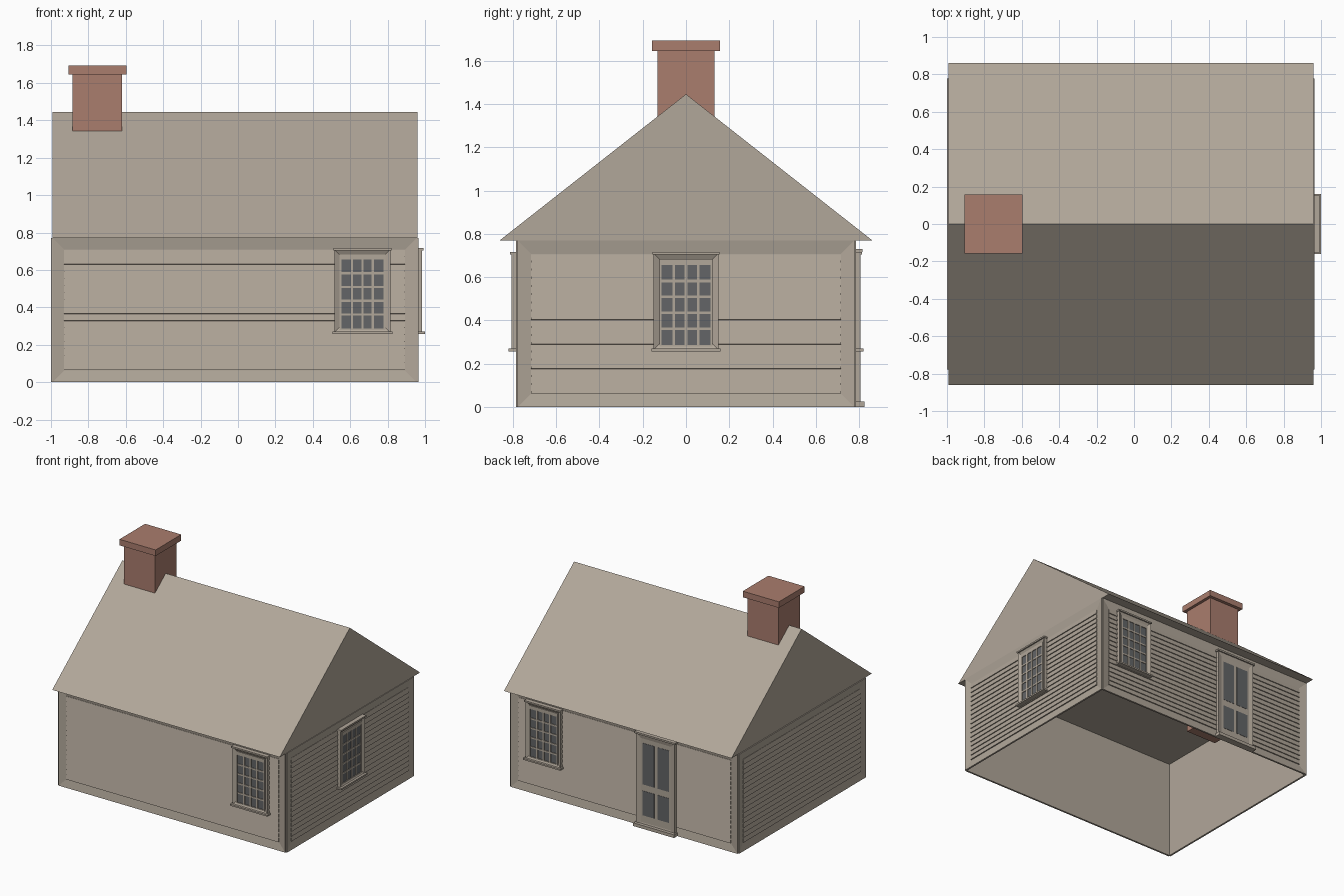
import bpy, bmesh
from math import radians
from mathutils import Matrix, Vector

if "Cube" in bpy.data.objects:
    bpy.data.objects.remove(bpy.data.objects["Cube"], do_unlink=True)


def material(name, rgb):
    m = bpy.data.materials.new(name)
    m.use_nodes = True
    m.diffuse_color = (*rgb, 1)
    m.node_tree.nodes["Principled BSDF"].inputs["Base Color"].default_value = (*rgb, 1)
    return m


TAN = material("weathered tan", (0.44, 0.385, 0.32))
BRICK = material("brick red", (0.40, 0.205, 0.155))
GLASS = material("dark glass", (0.125, 0.13, 0.135))


def finish(name, bm, mat, place=Matrix()):
    bmesh.ops.recalc_face_normals(bm, faces=bm.faces)
    mesh = bpy.data.meshes.new(name)
    bm.to_mesh(mesh)
    bm.free()
    mesh.materials.append(mat)
    ob = bpy.data.objects.new(name, mesh)
    ob.matrix_world = place
    bpy.context.collection.objects.link(ob)
    return ob


def add_box(bm, x, y, z):
    """Box from (low, high) ranges on each axis."""
    lo, hi = Vector((x[0], y[0], z[0])), Vector((x[1], y[1], z[1]))
    m = Matrix.Translation((lo + hi) / 2) @ Matrix.Diagonal((*(hi - lo), 1))
    return bmesh.ops.create_cube(bm, size=1, matrix=m)["verts"]


def box(name, x, y, z, mat, place=Matrix()):
    bm = bmesh.new()
    add_box(bm, x, y, z)
    return finish(name, bm, mat, place)


def framed_panel(name, x, y, z, border, depth, place):
    """Board whose outer (-y) face is inset and pushed back."""
    bm = bmesh.new()
    add_box(bm, x, y, z)
    bm.normal_update()
    face = min(bm.faces, key=lambda f: f.calc_center_median().y)
    bmesh.ops.inset_region(bm, faces=[face], thickness=border, use_even_offset=True)
    bmesh.ops.translate(bm, verts=face.verts, vec=(0, depth, 0))
    return finish(name, bm, TAN, place)


def extrude_profile(name, profile, x0, x1, mat, place=Matrix()):
    """Closed (y, z) profile swept along x."""
    bm = bmesh.new()
    face = bm.faces.new([bm.verts.new((x0, y, z)) for y, z in profile])
    new = bmesh.ops.extrude_face_region(bm, geom=[face])["geom"]
    verts = [v for v in new if isinstance(v, bmesh.types.BMVert)]
    bmesh.ops.translate(bm, verts=verts, vec=(x1 - x0, 0, 0))
    return finish(name, bm, mat, place)


# Each wall is made facing -y with its outer face at y = 0, then placed
def placement(x, y, degrees):
    return Matrix.Translation((x, y, 0)) @ Matrix.Rotation(radians(degrees), 4, "Z")


PLACES = {
    "front": placement(0, -0.785, 0),
    "back": placement(0, 0.785, 180),
    "left": placement(0.965, 0, 90),
    "right": placement(-1, 0, -90),
}
EAVE, ROWS = 0.77, 17


def wall(side, u0, u1):
    place = PLACES[side]
    framed_panel(side + "_wall", (u0, u1), (0, 0.014), (0, EAVE), 0.062, 0.011, place)
    # Overlapping clapboards, thick at the lower edge
    z0, z1 = 0.064, 0.706
    step = (z1 - z0) / ROWS
    profile = [(0.012, z1), (0.012, z0)]
    for i in range(ROWS):
        profile += [(0.002, z0 + i * step), (0.009, z0 + (i + 1) * step - 0.0005)]
    extrude_profile(side + "_clapboards", profile, u0 + 0.061, u1 - 0.061, TAN, place)


def window(side, c):
    place = PLACES[side]
    name = side + "_window"
    framed_panel(name + "_casing", (c - 0.15, c + 0.15), (-0.02, 0.005),
                 (0.265, 0.71), 0.027, 0.014, place)
    box(name + "_head", (c - 0.155, c + 0.155), (-0.028, 0.005), (0.705, 0.717), TAN, place)
    box(name + "_sill", (c - 0.16, c + 0.16), (-0.035, 0.005), (0.258, 0.27), TAN, place)
    # Sash: glass with a border and muntins, four panes by five
    w, z0, z1 = 0.112, 0.288, 0.656
    box(name + "_glass", (c - w, c + w), (-0.009, -0.004), (z0, z1), GLASS, place)
    framed = bmesh.new()
    depth = (-0.014, -0.005)
    for s in (-1, 1):
        edge = sorted((c + s * w, c + s * 0.123))
        add_box(framed, edge, depth, (0.28, 0.683))
    add_box(framed, (c - w, c + w), depth, (0.28, z0))
    add_box(framed, (c - w, c + w), depth, (z1, 0.683))
    for i in range(1, 4):
        x = c - w + 2 * w * i / 4
        add_box(framed, (x - 0.006, x + 0.006), depth, (z0, z1))
    for i in range(1, 5):
        z = z0 + (z1 - z0) * i / 5
        add_box(framed, (c - w, c + w), (-0.0135, -0.005), (z - 0.006, z + 0.006))
    finish(name + "_sash", framed, TAN, place)


wall("front", -0.99, 0.955)
wall("back", -0.955, 0.99)
wall("left", -0.777, 0.777)
wall("right", -0.777, 0.777)
window("front", 0.665)
window("back", -0.665)
window("left", 0)

# Back door
back, c = PLACES["back"], 0.3
framed_panel("door_casing", (c - 0.165, c + 0.165), (-0.02, 0.005), (0, 0.72), 0.035, 0.008, back)
box("door_head", (c - 0.175, c + 0.175), (-0.03, 0.005), (0.717, 0.73), TAN, back)
box("door_step", (c - 0.175, c + 0.175), (-0.04, 0.005), (0, 0.025), TAN, back)
for s, column in ((-1, "outer"), (1, "inner")):
    u = c + s * 0.064
    for z, row in (((0.09, 0.28), "lower"), ((0.33, 0.65), "upper")):
        box(f"door_{row}_{column}_pane", (u - 0.05, u + 0.05), (-0.014, -0.008), z, GLASS, back)

# Roof, closed below by the ceiling
extrude_profile("roof", [(-0.86, EAVE), (0.86, EAVE), (0, 1.445)], -0.992, 0.96, TAN)

# Chimney
box("chimney_stack", (-0.885, -0.62), (-0.132, 0.132), (0.63, 1.65), BRICK)
box("chimney_cap", (-0.907, -0.597), (-0.157, 0.157), (1.645, 1.692), BRICK)
